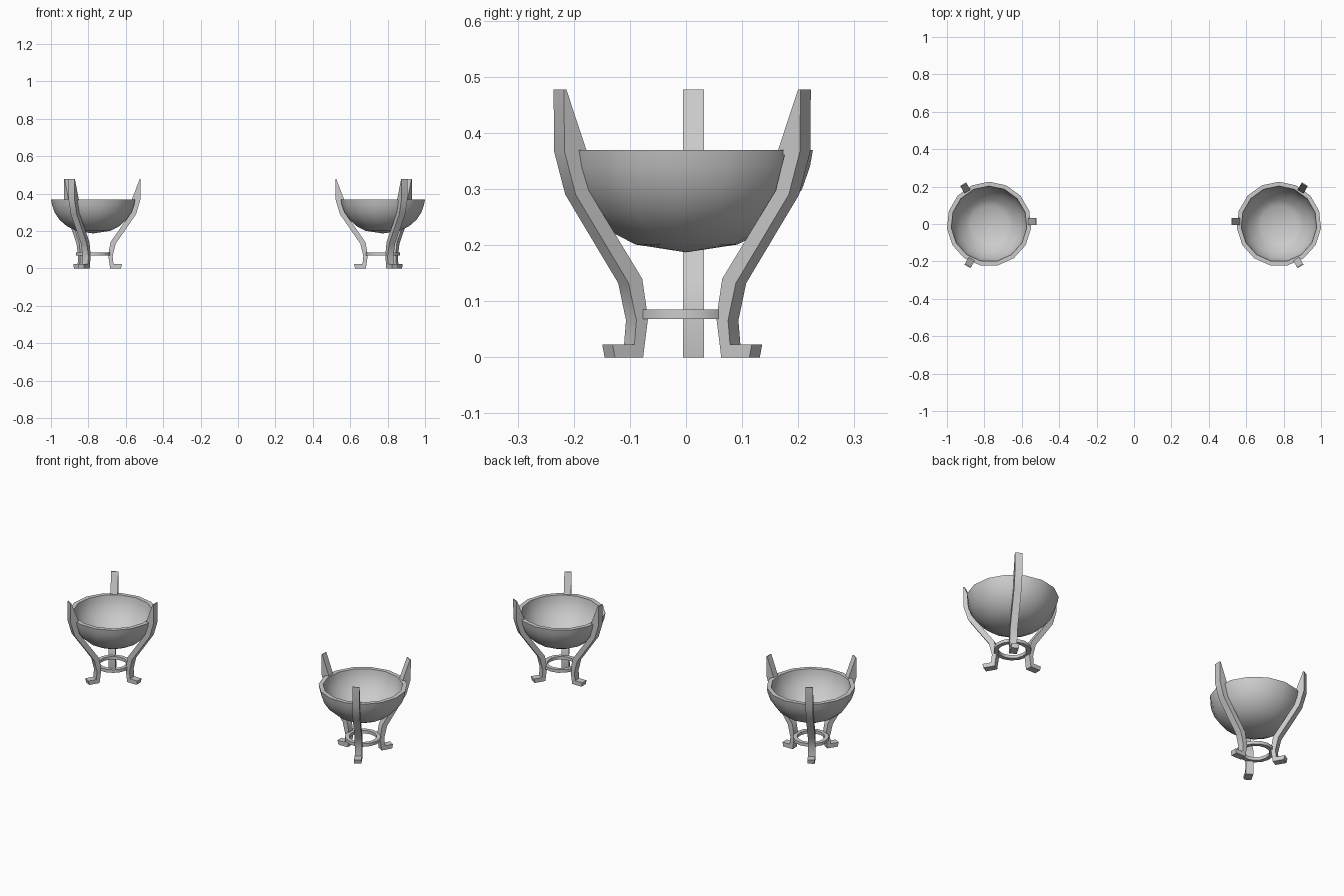
import bpy, bmesh, math

if "Cube" in bpy.data.objects:
    bpy.data.objects.remove(bpy.data.objects["Cube"])

CX = 0.775      # distance of each brazier from the middle
SIDES = 15      # low-poly round parts


def finish(bm, name):
    bmesh.ops.remove_doubles(bm, verts=bm.verts, dist=1e-5)
    bmesh.ops.recalc_face_normals(bm, faces=bm.faces)
    me = bpy.data.meshes.new(name)
    bm.to_mesh(me)
    bm.free()
    ob = bpy.data.objects.new(name, me)
    bpy.context.collection.objects.link(ob)
    bpy.ops.object.select_all(action='DESELECT')
    ob.select_set(True)
    bpy.context.view_layer.objects.active = ob
    bpy.ops.object.shade_smooth_by_angle(angle=math.radians(40))
    return ob


def lathe(name, profile, side, closed=False):
    """Turn an (r, z) profile around the brazier's axis."""
    bm = bmesh.new()
    rings = []
    for i in range(SIDES):
        a = math.pi / 2 + 2 * math.pi * i / SIDES
        rings.append([bm.verts.new((side * CX + r * math.cos(a), r * math.sin(a), z))
                      for r, z in profile])
    n = len(profile)
    for i in range(SIDES):
        p, q = rings[i], rings[(i + 1) % SIDES]
        for j in range(n if closed else n - 1):
            k = (j + 1) % n
            bm.faces.new((p[j], q[j], q[k], p[k]))
    bmesh.ops.dissolve_degenerate(bm, dist=1e-6, edges=bm.edges)
    return finish(bm, name)


def leg(name, profile, angle, side):
    """Extrude the leg outline sideways, turn it to its angle, mirror by side."""
    bm = bmesh.new()
    c, s = math.cos(angle), math.sin(angle)
    walls = [[bm.verts.new((-side * (r * c - t * s) + side * CX, r * s + t * c, z))
              for r, z in profile] for t in (-0.005, 0.032)]
    a, b = walls
    n = len(profile)
    bm.faces.new(a)
    bm.faces.new(b[::-1])
    for j in range(n):
        k = (j + 1) % n
        bm.faces.new((a[j], b[j], b[k], a[k]))
    return finish(bm, name)


BOWL = [(0, .187), (.092, .201), (.140, .225), (.180, .260), (.207, .300), (.221, .340), (.226, .369),
        (.203, .369), (.199, .343), (.186, .308), (.162, .272), (.130, .241), (.098, .220), (0, .215)]
RING = [(.070, .068), (.092, .068), (.092, .085), (.070, .085)]
LEG = [(.091, 0), (.149, 0), (.154, .023), (.109, .023), (.105, .066), (.121, .132),
       (.230, .290), (.253, .367), (.254, .477), (.249, .477), (.207, .367),
       (.221, .360), (.203, .297), (.093, .140), (.081, .070)]

for side, label in ((-1, "left"), (1, "right")):
    lathe(f"{label}_bowl", BOWL, side)
    lathe(f"{label}_brace_ring", RING, side, closed=True)
    for i in range(3):
        leg(f"{label}_leg_{i + 1}", LEG, 2 * math.pi * i / 3, side)
